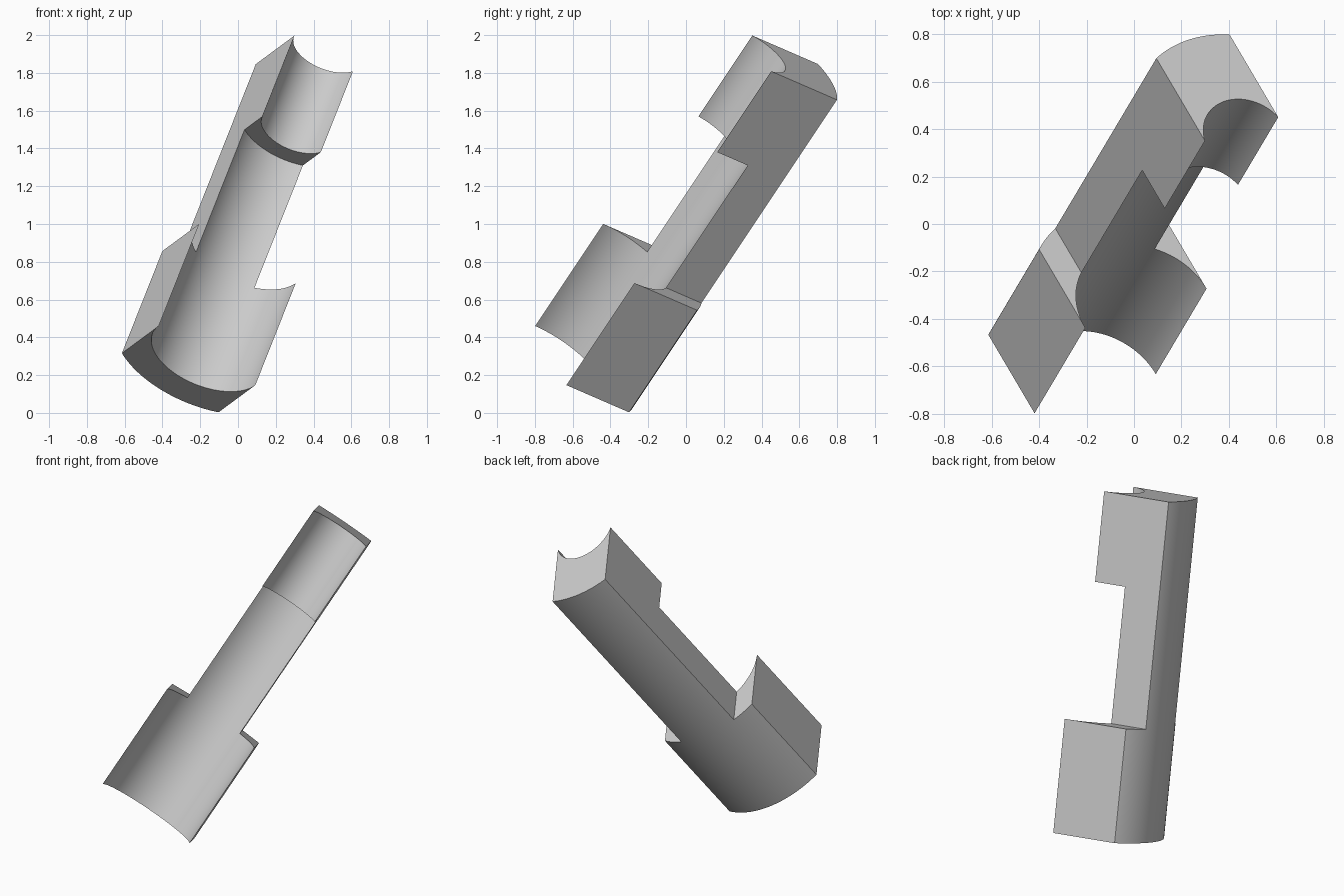
import bpy, bmesh, math
from mathutils import Matrix, Vector

cube = bpy.data.objects.get("Cube")
if cube:
    bpy.data.objects.remove(cube)

# Radii around the shared axis, half widths, and stations along the axis
BACK, BORE, SMALL = 0.515, 0.311, 0.194
WIDE, NARROW = 0.311, 0.188
FOOT, SHOULDER, STEP, TOP = -0.188, 0.496, 1.316, 1.858

bm = bmesh.new()


def arc(r, w0, w1, n):
    """Arc points in the cross-section, from width w0 to width w1."""
    t0, t1 = (math.asin(max(-1, min(1, w / r))) for w in (w0, w1))
    angles = [t0 + (t1 - t0) * i / n for i in range(n + 1)]
    return [(r * math.sin(t), r * math.cos(t)) for t in angles]


def face(points):
    bm.faces.new([bm.verts.new(p) for p in points])


def wall(line, a0, a1):
    """Sweep a cross-section line along the axis."""
    for p, q in zip(line, line[1:]):
        face([(*p, a0), (*q, a0), (*q, a1), (*p, a1)])


def cap(inner, outer, a):
    """Flat face strip between two arcs."""
    for i in range(len(inner) - 1):
        ring = (inner[i], inner[i + 1], outer[i + 1], outer[i])
        face([(*p, a) for p in ring])


back, bore, small = (arc(r, -NARROW, NARROW, 32) for r in (BACK, BORE, SMALL))

# Centre strip: back shell, bore and narrow bore
for a0, a1 in ((FOOT, SHOULDER), (SHOULDER, STEP), (STEP, TOP)):
    wall(back, a0, a1)
    wall(small if a0 == STEP else bore, a0, a1)
cap(bore, back, FOOT)
cap(small, bore, STEP)
cap(small, bore, TOP)
cap(bore, back, TOP)

# Both sides: wide ears at the foot, straight flanks above
for s in (-1, 1):
    ear_back = arc(BACK, s * NARROW, s * WIDE, 16)
    ear_bore = arc(BORE, s * NARROW, s * WIDE, 16)
    wall(ear_back, FOOT, SHOULDER)
    wall(ear_bore, FOOT, SHOULDER)
    wall([ear_bore[-1], ear_back[-1]], FOOT, SHOULDER)
    for a in (FOOT, SHOULDER):
        cap(ear_bore, ear_back, a)
    end = 0 if s < 0 else -1
    wall([bore[end], back[end]], SHOULDER, STEP)
    wall([small[end], bore[end], back[end]], STEP, TOP)

bmesh.ops.remove_doubles(bm, verts=bm.verts, dist=0.0002)
bmesh.ops.recalc_face_normals(bm, faces=bm.faces)

# Tilt the part into its leaning pose
axis = Vector((0.313, 0.527, 0.790)).normalized()
across = Vector((0.822, 0.265, -0.504))
across = (across - axis * across.dot(axis)).normalized()
depth = axis.cross(across)
pose = Matrix((across, depth, axis)).transposed().to_4x4()
pose.translation = (-0.105, -0.617, 0.452)
bm.transform(pose)

mesh = bpy.data.meshes.new("half_sleeve")
bm.to_mesh(mesh)
bm.free()
sleeve = bpy.data.objects.new("half_sleeve", mesh)
bpy.context.collection.objects.link(sleeve)

# Plain grey
grey = bpy.data.materials.new("light_grey")
grey.use_nodes = True
colour = (0.6, 0.6, 0.6, 1)
grey.diffuse_color = colour
grey.node_tree.nodes["Principled BSDF"].inputs["Base Color"].default_value = colour
mesh.materials.append(grey)

bpy.ops.object.select_all(action="DESELECT")
sleeve.select_set(True)
bpy.context.view_layer.objects.active = sleeve
bpy.ops.object.shade_smooth_by_angle(angle=math.radians(20))
